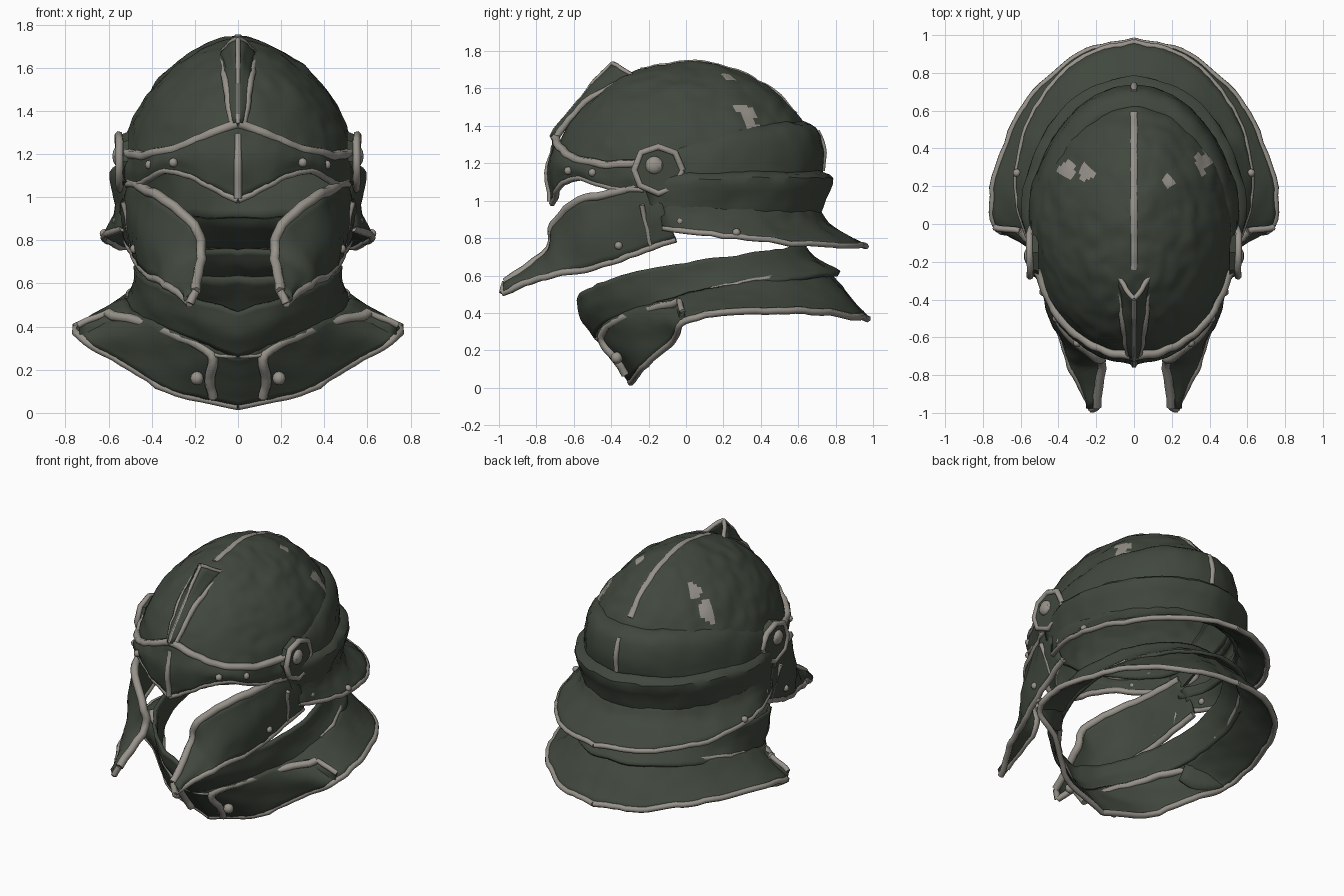
import bpy, bmesh, math
from math import sin, cos, pi
from mathutils import Vector, noise

if "Cube" in bpy.data.objects:
    bpy.data.objects.remove(bpy.data.objects["Cube"])


def material(name, rgb):
    m = bpy.data.materials.new(name)
    m.use_nodes = True
    m.diffuse_color = (*rgb, 1)
    bsdf = m.node_tree.nodes["Principled BSDF"]
    bsdf.inputs["Base Color"].default_value = (*rgb, 1)
    bsdf.inputs["Roughness"].default_value = 0.7
    return m


GREEN = material("dark green paint", (0.052, 0.064, 0.047))
STEEL = material("worn grey steel", (0.31, 0.29, 0.255))


def rough(p):
    """Hammered, slightly battered surface; the centre line stays put."""
    q = p + noise.noise_vector(p * 5) * 0.01 + noise.noise_vector(p * 14) * 0.009
    if abs(p.x) < 1e-4:
        q.x = 0
    return q


def smooth(pts, count):
    """Resample a few control points into count points on a Catmull-Rom path."""
    pts = [Vector(p) for p in pts]
    ext = [2 * pts[0] - pts[1]] + pts + [2 * pts[-1] - pts[-2]]
    out = []
    for i in range(count):
        u = i / (count - 1) * (len(pts) - 1)
        k = min(int(u), len(pts) - 2)
        t = u - k
        a, b, c, d = ext[k:k + 4]
        out.append(0.5 * (2 * b + (c - a) * t + (2 * a - 5 * b + 4 * c - d) * t ** 2
                          + (3 * b - a - 3 * c + d) * t ** 3))
    return out


def add(name, bm, mat):
    mesh = bpy.data.meshes.new(name)
    bmesh.ops.recalc_face_normals(bm, faces=bm.faces)
    for face in bm.faces:
        face.smooth = True
    bm.to_mesh(mesh)
    bm.free()
    mesh.set_sharp_from_angle(angle=math.radians(35))
    mesh.materials.append(mat)
    ob = bpy.data.objects.new(name, mesh)
    bpy.context.collection.objects.link(ob)
    return ob


def mirror(ob):
    mod = ob.modifiers.new("mirror", "MIRROR")
    mod.merge_threshold = 0.002
    return ob


def grid(name, rows, half=True):
    """Plate from a grid of points, mirrored when only half is given."""
    bm = bmesh.new()
    verts = [[bm.verts.new(rough(p)) for p in row] for row in rows]
    for r, s in zip(verts, verts[1:]):
        for i in range(len(r) - 1):
            bm.faces.new((r[i], r[i + 1], s[i + 1], s[i]))
    bmesh.ops.remove_doubles(bm, verts=bm.verts, dist=0.0005)
    ob = add(name, bm, GREEN)
    if half:
        mirror(ob)
    mod = ob.modifiers.new("thickness", "SOLIDIFY")
    mod.thickness = 0.022
    mod.offset = 0
    return ob


def sheet(name, rows, along=30, across=10):
    lines = [smooth(row, along) for row in rows]
    return grid(name, [smooth(column, across) for column in zip(*lines)])


def belly(upper, lower, push):
    """Row halfway between two edges, pushed outward."""
    return [p.lerp(q, 0.5) + Vector(push) for p, q in zip(smooth(upper, 30), smooth(lower, 30))]


def trim(name, pts, radius=0.02, count=26):
    """Mirrored raised border along a path."""
    curve = bpy.data.curves.new(name, "CURVE")
    curve.dimensions = "3D"
    curve.bevel_depth = radius
    curve.bevel_resolution = 1
    curve.use_fill_caps = True
    spline = curve.splines.new("POLY")
    path = [rough(p) for p in smooth(pts, count)]
    spline.points.add(len(path) - 1)
    for point, p in zip(spline.points, path):
        point.co = (*p, 1)
    curve.materials.append(STEEL)
    ob = bpy.data.objects.new(name, curve)
    bpy.context.collection.objects.link(ob)
    return mirror(ob)


# Skull dome
BASE, TOP = 1.1, 1.735


def dome_point(a, z):
    s = min((z - BASE) / (TOP - BASE), 1)
    return Vector((0.53 * (1 - s * s) ** 0.6 * sin(a), -0.7 * (1 - s * s) ** 0.5 * cos(a), z))


SEGMENTS, RINGS = 120, 44
rows = []
for j in range(RINGS + 1):
    rise = sin(j / RINGS * pi / 2)
    ring = []
    for i in range(SEGMENTS + 1):
        a = 2 * pi * i / SEGMENTS
        low = BASE + 0.03 + 0.1 * cos(a) ** 2
        ring.append(dome_point(a, low + (TOP - low) * rise))
    rows.append(ring)
dome = grid("skull_dome", rows, half=False)
dome.data.materials.append(STEEL)
spots = [(-0.34, 0.28, 0.05), (-0.25, 0.27, 0.04), (0.35, 0.33, 0.05), (0.17, 0.22, 0.03)]
for face in dome.data.polygons:  # bare worn patches
    c = face.center
    wave = 1 + 0.6 * noise.noise(c * 18)
    if any(math.hypot(c.x - x, c.y - y) < r * wave for x, y, r in spots):
        face.material_index = 1

# Comb strip over the crown and down the first neck plate
comb = [Vector((0, -0.7 * cos(a), BASE + (TOP - BASE) * sin(a) - 0.006))
        for a in (1.2 + 0.15 * i for i in range(10))]
trim("crown_comb", comb, 0.027, 34)
trim("neck_comb", [(0, 0.7, 1.37), (0, 0.73, 1.27), (0, 0.72, 1.16)], 0.018, 8)

# Forked front crest
ridge = [(0, -0.72, 1.34), (0, -0.55, 1.57), (0, -0.4, 1.73)]
wing = [(0.02, -0.69, 1.34), (0.06, -0.53, 1.54), (0.09, -0.27, 1.66)]
sheet("front_crest", [ridge, wing], 14, 4)
trim("crest_border", wing, 0.019, 14)
trim("crest_tip_border", [wing[-1], ridge[-1]], 0.014, 6)
trim("crest_ridge", ridge, 0.012, 14)


# Overlapping neck plates, each row an arc from the back centre to the side
def arc(width, back, z_back, z_side, turn=1.85):
    row = []
    for i in range(13):
        t = i / 12
        row.append((width * sin(turn * t) + (0.54 - width) * t ** 6,
                    back * cos(turn * t), z_back + (z_side - z_back) * t ** 3))
    return row


sheet("neck_plate_upper", [arc(0.45, 0.59, 1.42, 1.22), arc(0.5, 0.69, 1.38, 1.2),
                           arc(0.54, 0.72, 1.26, 1.15), arc(0.55, 0.71, 1.12, 1.1)])
sheet("neck_plate_middle", [arc(0.54, 0.7, 1.15, 1.14), arc(0.6, 0.77, 1.12, 1.1),
                            arc(0.58, 0.74, 1.02, 1.03), arc(0.55, 0.7, 0.91, 0.95)])
brim = arc(0.67, 0.96, 0.76, 0.86, 1.7)
sheet("neck_plate_brim", [arc(0.55, 0.71, 0.95, 1.03), arc(0.59, 0.77, 0.86, 0.94, 1.75), brim])
trim("brim_border", brim, 0.017)

# Brow plate with pointed peak
brow_top = [(0, -0.7, 1.34), (0.15, -0.67, 1.28), (0.3, -0.59, 1.22), (0.42, -0.45, 1.2), (0.51, -0.25, 1.2)]
brow_low = [(0, -0.72, 0.99), (0.2, -0.67, 1.08), (0.35, -0.55, 1.12), (0.44, -0.4, 1.07), (0.51, -0.22, 1.05)]
sheet("brow_plate", [brow_top, belly(brow_top, brow_low, (0, -0.025, 0)), brow_low])
trim("brow_upper_border", brow_top, 0.024)
trim("brow_lower_border", brow_low, 0.018)
trim("brow_ridge", [(0, -0.71, 1.29), (0, -0.74, 1.17), (0, -0.73, 1)], 0.019, 8)

# Cheek guards sweeping forward to points
cheek_top = [(0.51, -0.18, 1.09), (0.44, -0.4, 1.04), (0.36, -0.57, 1),
             (0.21, -0.7, 0.87), (0.17, -0.73, 0.74), (0.2, -0.97, 0.56)]
cheek_low = [(0.51, -0.05, 0.8), (0.48, -0.22, 0.74), (0.43, -0.45, 0.65),
             (0.36, -0.66, 0.61), (0.31, -0.8, 0.58), (0.22, -0.98, 0.5)]
sheet("cheek_guard", [cheek_top, belly(cheek_top, cheek_low, (0.03, 0, 0)), cheek_low])
trim("cheek_inner_border", cheek_top, 0.025)
trim("cheek_lower_border", cheek_low)
trim("cheek_tip_border", [cheek_top[-1], cheek_low[-1]], 0.02, 3)
trim("cheek_rear_border", [(0.49, -0.18, 0.76), (0.53, -0.24, 0.97)], 0.014, 8)


# Gorget collar, each row a tilted half ring from front centre to back centre
def collar_ring(width, front, back, z_front, z_back):
    row = []
    for i in range(13):
        a = pi * i / 12
        row.append((width * sin(a) if i % 12 else 0, (front + back) / 2 + (front - back) / 2 * cos(a),
                    z_front + (z_back - z_front) * sin(a / 2)))
    return row


waist = collar_ring(0.51, -0.48, 0.74, 0.27, 0.63)
collar_rim = [(0, -0.29, 0.03), (0.32, -0.24, 0.11), (0.57, -0.07, 0.25), (0.73, -0.02, 0.35),
              (0.74, 0.22, 0.41), (0.62, 0.56, 0.41), (0.45, 0.77, 0.4), (0.24, 0.92, 0.38), (0, 0.97, 0.37)]
sheet("collar_neck", [collar_ring(0.47, -0.58, 0.63, 0.47, 0.755), collar_ring(0.48, -0.55, 0.7, 0.36, 0.68),
                      collar_ring(0.51, -0.48, 0.82, 0.27, 0.61)], 36)
sheet("collar_flange", [waist, collar_rim], 44)
trim("collar_lower_border", collar_rim, 0.019, 48)
trim("collar_front_border", [(0.12, -0.32, 0.07), (0.13, -0.38, 0.16), (0.12, -0.45, 0.27),
                             (0.3, -0.35, 0.36), (0.43, -0.2, 0.42), (0.61, -0.04, 0.46)], 0.024)
trim("collar_side_border", waist[6:10], 0.016)
trim("collar_front_seam", [(0, -0.48, 0.27), (0.12, -0.45, 0.27)], 0.012, 6)
shoulder = [(0.48, -0.1, 0.46), (0.61, -0.04, 0.46), (0.74, -0.02, 0.4)]
sheet("shoulder_point", [shoulder, [(0.47, -0.14, 0.36), (0.58, -0.08, 0.3), (0.73, -0.02, 0.35)]], 8, 4)
trim("shoulder_point_border", shoulder[1:], 0.017, 6)


# Octagonal side rondels with raised bosses
def knob(name, loc, radius, squash=1):
    bm = bmesh.new()
    bmesh.ops.create_uvsphere(bm, u_segments=10, v_segments=6, radius=radius)
    for v in bm.verts:
        v.co = Vector((v.co.x * squash, v.co.y, v.co.z)) + Vector(loc)
    mirror(add(name, bm, STEEL))


hub = Vector((0.53, -0.15, 1.165))
bm = bmesh.new()
bmesh.ops.create_cone(bm, cap_ends=True, segments=8, radius1=0.14, radius2=0.12, depth=0.05)
for v in bm.verts:
    v.co = hub + Vector((v.co.z, v.co.y, v.co.x))
mirror(add("rondel", bm, GREEN))
corners = [i * pi / 4 for i in range(9)]
trim("rondel_border", [hub + Vector((0.02, 0.125 * cos(a), 0.125 * sin(a))) for a in corners], 0.019, 9)
knob("rondel_boss", hub + Vector((0.025, -0.02, 0.025)), 0.048, 0.6)

# Rivets
knob("collar_rivet", (0.19, -0.37, 0.16), 0.032)
rivets = {"brow_front": (0.3, -0.63, 1.16), "brow_side": (0.41, -0.5, 1.15), "brim": (0.62, 0.27, 0.83),
          "brim_front": (0.56, -0.03, 0.89), "cheek": (0.48, -0.36, 0.76)}
for place, loc in rivets.items():
    knob(place + "_rivet", loc, 0.022)
